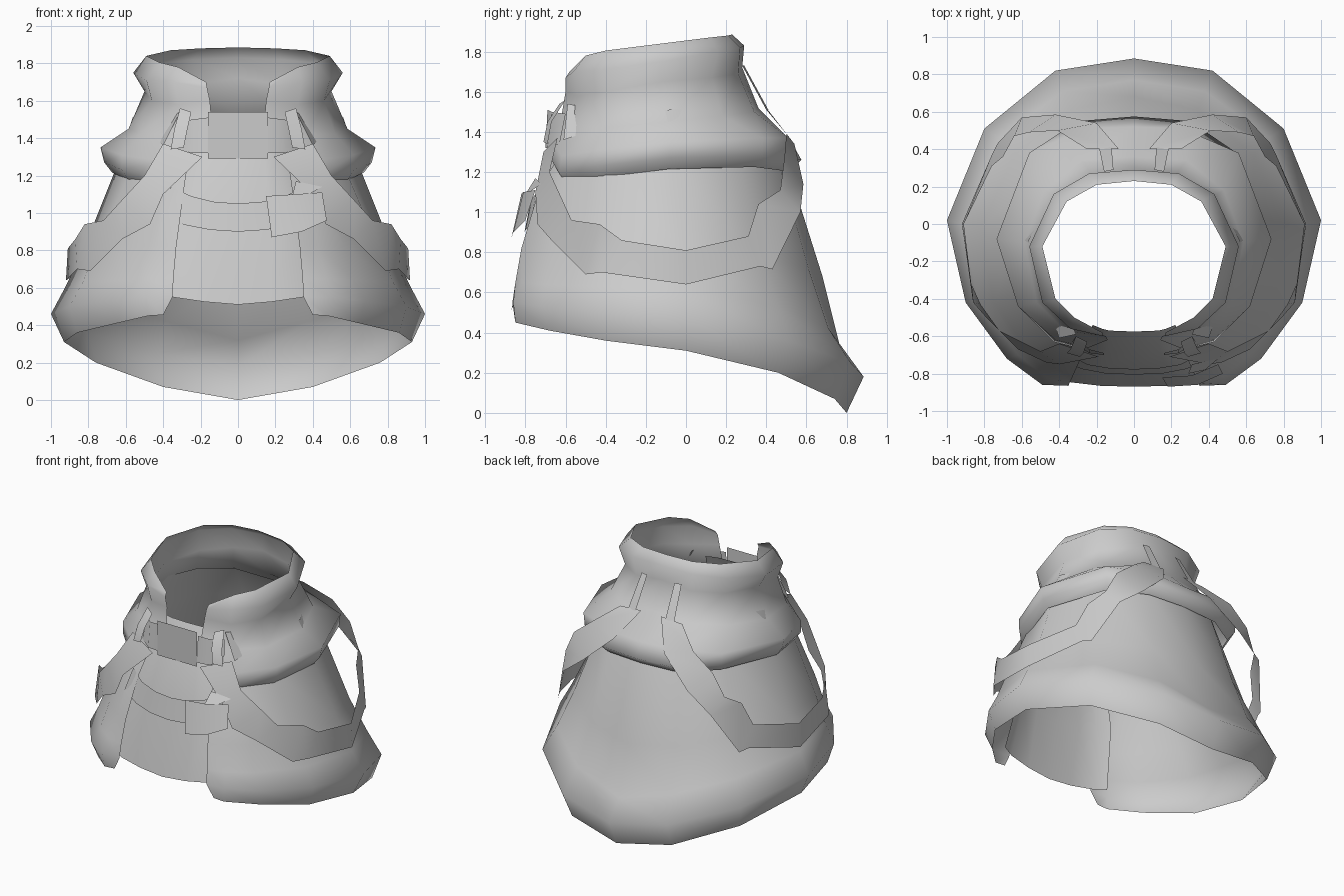
import bpy, bmesh, math
from mathutils import Vector

cube = bpy.data.objects.get("Cube")
if cube:
    bpy.data.objects.remove(cube, do_unlink=True)

mat = bpy.data.materials.new("grey_cloth")
mat.use_nodes = True
GREY = (0.6, 0.6, 0.6, 1)
mat.diffuse_color = GREY
mat.node_tree.nodes["Principled BSDF"].inputs["Base Color"].default_value = GREY


def loft(name, rows, angle=180):
    """Skin equal-length rows of points, with normals facing away from the middle."""
    bm = bmesh.new()
    grid = [[bm.verts.new(p) for p in row] for row in rows]
    for a, b in zip(grid, grid[1:]):
        for i in range(len(a) - 1):
            bm.faces.new((a[i], a[i + 1], b[i + 1], b[i]))
    bm.normal_update()
    out = 0
    for f in bm.faces:
        c = f.calc_center_median()
        out += f.normal.dot(Vector((c.x, c.y + 0.1, 0))) * f.calc_area()
    if out < 0:
        bmesh.ops.reverse_faces(bm, faces=bm.faces)
    me = bpy.data.meshes.new(name)
    bm.to_mesh(me)
    bm.free()
    me.materials.append(mat)
    ob = bpy.data.objects.new(name, me)
    bpy.context.collection.objects.link(ob)
    bpy.ops.object.select_all(action='DESELECT')
    ob.select_set(True)
    bpy.context.view_layer.objects.active = ob
    bpy.ops.object.shade_smooth_by_angle(angle=math.radians(angle))


def flip(p):
    return (-p[0], p[1], p[2])


def full(half):
    """Mirror a half row that starts on the centre line."""
    return [flip(p) for p in reversed(half[1:])] + list(half)


def pair(name, rows, angle=35):
    """Build a part on both sides."""
    loft("left_" + name, rows, angle)
    loft("right_" + name, [[flip(p) for p in r] for r in rows], angle)


# Cloak skirt: half rows from centre back to front opening, hem upwards
skirt = [
    [(0, .80, 0), (.40, .74, .07), (.76, .46, .20), (.93, 0, .31),
     (.86, -.40, .36), (.65, -.68, .41), (.48, -.85, .45), (.40, -.85, .455)],
    [(0, .885, .18), (.42, .82, .25), (.80, .51, .36), (1.0, .02, .46),
     (.90, -.42, .50), (.68, -.72, .53), (.49, -.86, .55), (.35, -.865, .55)],
    [(0, .77, .32), (.38, .71, .42), (.72, .46, .53), (.92, 0, .61),
     (.83, -.42, .63), (.62, -.70, .64), (.47, -.82, .65), (.345, -.85, .65)],
    [(0, .68, .68), (.34, .61, .72), (.64, .37, .78), (.82, -.02, .82),
     (.75, -.42, .82), (.57, -.67, .82), (.43, -.77, .82), (.33, -.82, .82)],
    [(0, .50, 1.25), (.27, .455, 1.27), (.49, .26, 1.28), (.64, -.08, 1.27),
     (.57, -.40, 1.24), (.43, -.60, 1.20), (.36, -.67, 1.17), (.29, -.73, 1.12)],
]
# The skirt narrows to a neck hidden under the collar
skirt.append([(x * .88, -.12 + (y + .12) * .76, z + .24) for x, y, z in skirt[-1]])
loft("cloak_skirt", [full(r) for r in skirt])

# Draped collar: rolled rim down to the shoulder fold
collar = [
    [(0, .23, 1.885), (.20, .21, 1.88), (.36, .12, 1.87), (.49, -.12, 1.84),
     (.42, -.40, 1.805), (.32, -.50, 1.78), (.17, -.58, 1.70)],
    [(0, .29, 1.83), (.24, .27, 1.82), (.43, .16, 1.80), (.56, -.12, 1.75),
     (.49, -.42, 1.71), (.34, -.56, 1.70), (.165, -.60, 1.67)],
    [(0, .28, 1.72), (.22, .26, 1.69), (.40, .13, 1.67), (.50, -.12, 1.65),
     (.46, -.40, 1.60), (.32, -.54, 1.58), (.15, -.60, 1.60)],
    [(0, .36, 1.52), (.28, .34, 1.50), (.48, .18, 1.48), (.585, -.10, 1.45),
     (.52, -.42, 1.42), (.37, -.57, 1.42), (.14, -.62, 1.48)],
    [(0, .52, 1.36), (.26, .51, 1.37), (.56, .38, 1.37), (.735, -.08, 1.35),
     (.62, -.44, 1.31), (.42, -.62, 1.28), (.24, -.66, 1.35)],
    [(0, .575, 1.26), (.30, .55, 1.26), (.55, .38, 1.28), (.715, -.08, 1.27),
     (.62, -.44, 1.23), (.43, -.63, 1.19), (.27, -.67, 1.26)],
]
# Its hem tucks in towards the skirt
collar.append([(x * .94, -.12 + (y + .12) * .92, z - .055) for x, y, z in collar[-1]])
loft("draped_collar", [full(r) for r in collar])

# Front bib behind the opening
bib = [
    [(0, -.87, .51), (.18, -.865, .525), (.35, -.845, .55), (.44, -.80, .56)],
    [(0, -.79, .92), (.18, -.78, .93), (.31, -.755, .95), (.39, -.70, .97)],
    [(0, -.69, 1.30), (.14, -.68, 1.30), (.20, -.66, 1.31), (.26, -.62, 1.31)],
    [(0, -.575, 1.52), (.13, -.57, 1.52), (.17, -.56, 1.52), (.22, -.54, 1.52)],
]
loft("front_bib", [full(r) for r in bib])

# Curved belt across the bib and its tilted buckle
belt = [
    [(0, -.805, .90), (.15, -.80, .91), (.28, -.775, .935), (.41, -.72, .98)],
    [(0, -.775, 1.05), (.13, -.77, 1.06), (.25, -.75, 1.09), (.36, -.69, 1.14)],
]
loft("waist_belt", [full(r) for r in belt])
loft("belt_buckle", [
    [(.18, -.87, .87), (.34, -.86, .90), (.475, -.80, .96)],
    [(.15, -.82, 1.09), (.31, -.81, 1.10), (.45, -.75, 1.11)]], 30)
loft("buckle_prong", [
    [(.29, -.80, 1.09), (.38, -.78, 1.10)],
    [(.31, -.75, 1.17), (.45, -.72, 1.14)]], 30)

# Throat plate with side tabs
loft("throat_plate", [[(-.16, -.70, 1.29), (.16, -.70, 1.29)],
                      [(-.16, -.70, 1.54), (.16, -.70, 1.54)]])
pair("throat_tab", [[(.16, -.70, 1.32), (.24, -.69, 1.32), (.33, -.63, 1.34)],
                    [(.16, -.69, 1.51), (.24, -.67, 1.50), (.31, -.60, 1.49)]])

# Side straps: upper and lower edge points from the throat round to the back
pair("side_strap", [
    [(.40, -.64, 1.37), (.19, -.71, 1.30)],
    [(.50, -.68, 1.20), (.40, -.75, 1.10)],
    [(.62, -.62, 1.07), (.47, -.74, .94)],
    [(.72, -.57, .96), (.62, -.67, .86)],
    [(.82, -.43, .94), (.79, -.50, .69)],
    [(.87, -.32, .86), (.86, -.42, .70)],
    [(.91, 0, .81), (.92, 0, .64)],
    [(.76, .31, .88), (.76, .37, .73)],
    [(.70, .36, 1.04), (.73, .43, .715)],
    [(.64, .47, 1.11), (.60, .57, 1.0)],
    [(.56, .49, 1.27), (.42, .585, 1.14)],
    [(.41, .50, 1.39), (.20, .54, 1.34)],
    [(.25, .40, 1.51), (.08, .40, 1.52)]], 50)

# Narrow back ties and front clips
pair("back_tie", [[(.11, .29, 1.73), (.16, .28, 1.73)],
                  [(.12, .41, 1.51), (.185, .40, 1.51)]])
pair("front_clip", [[(.25, -.63, 1.54), (.31, -.60, 1.56)],
                    [(.27, -.69, 1.45), (.34, -.67, 1.45)],
                    [(.29, -.71, 1.35), (.36, -.69, 1.34)]])
pair("clip_wing", [[(.31, -.59, 1.54), (.33, -.54, 1.53)],
                   [(.40, -.61, 1.36), (.42, -.55, 1.38)]])
